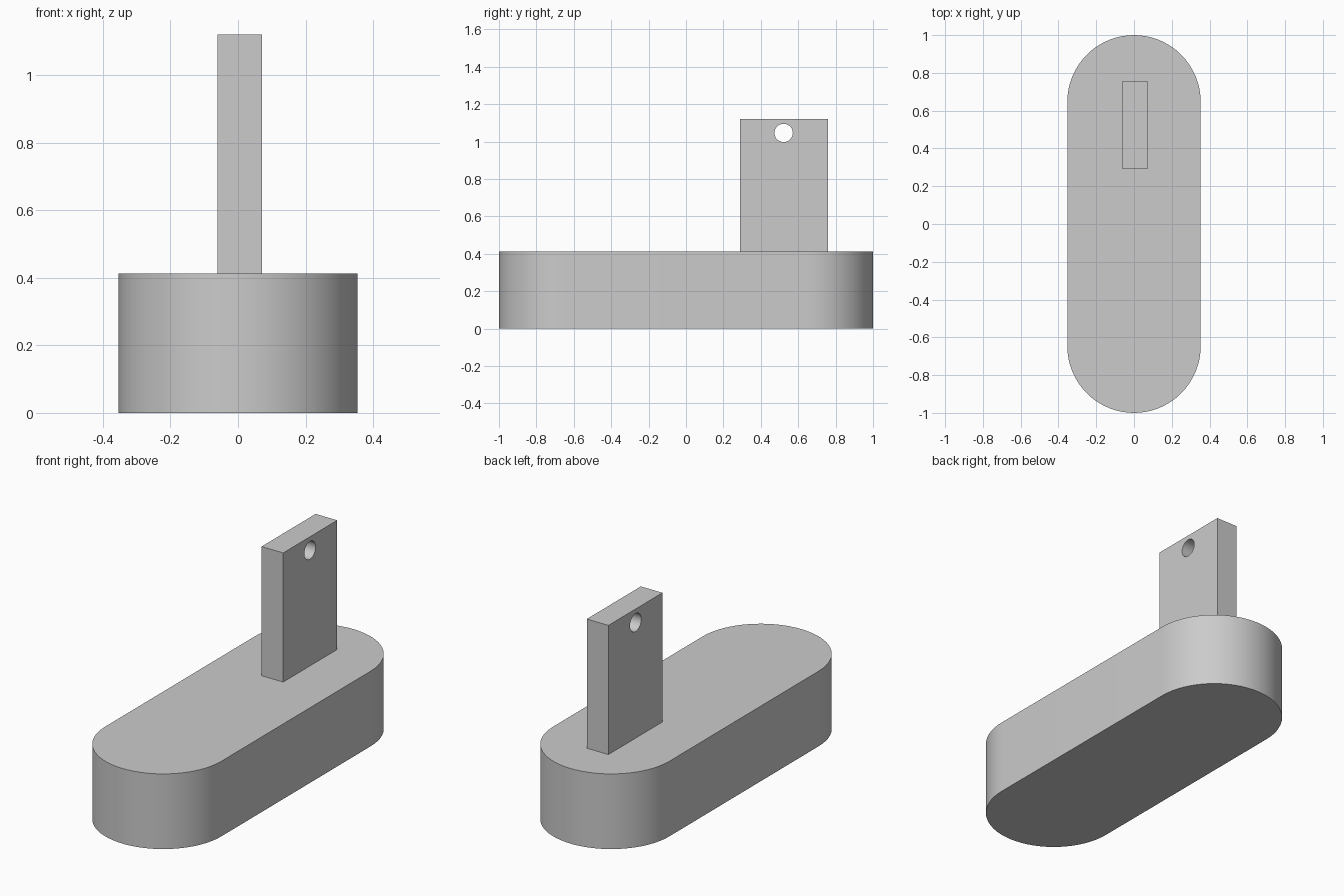
import bpy
import bmesh
from math import pi, cos, sin, radians

cube = bpy.data.objects.get("Cube")
if cube:
    bpy.data.objects.remove(cube, do_unlink=True)

BASE_RADIUS, BASE_HEIGHT, HALF_LENGTH = 0.353, 0.412, 1.0
POST_X, POST_Y, POST_TOP = (-0.06, 0.071), (0.29, 0.758), 1.12
HOLE_Y, HOLE_Z, HOLE_RADIUS = 0.522, 1.046, 0.049

grey = bpy.data.materials.new("plain grey")
grey.use_nodes = True
grey.diffuse_color = (0.6, 0.6, 0.6, 1)
grey.node_tree.nodes["Principled BSDF"].inputs["Base Color"].default_value = grey.diffuse_color


def extruded(name, outline, direction):
    """Make a solid by extruding a closed outline along a direction."""
    bm = bmesh.new()
    face = bm.faces.new([bm.verts.new(p) for p in outline])
    result = bmesh.ops.extrude_face_region(bm, geom=[face], use_keep_orig=True)
    moved = [g for g in result["geom"] if isinstance(g, bmesh.types.BMVert)]
    bmesh.ops.translate(bm, verts=moved, vec=direction)
    bmesh.ops.recalc_face_normals(bm, faces=bm.faces)
    mesh = bpy.data.meshes.new(name)
    bm.to_mesh(mesh)
    bm.free()
    mesh.materials.append(grey)
    obj = bpy.data.objects.new(name, mesh)
    bpy.context.collection.objects.link(obj)
    return obj


def arc(radius, start, sweep, steps):
    return [(radius * cos(start + sweep * i / steps), radius * sin(start + sweep * i / steps))
            for i in range(steps + 1)]


# Base: slab with two round ends
offset = HALF_LENGTH - BASE_RADIUS
outline = [(x, y + offset, 0) for x, y in arc(BASE_RADIUS, 0, pi, 32)]
outline += [(x, y - offset, 0) for x, y in arc(BASE_RADIUS, pi, pi, 32)]
base = extruded("base", outline, (0, 0, BASE_HEIGHT))

# Post: flat upright plate on the base
(x0, x1), (y0, y1) = POST_X, POST_Y
post = extruded("post", [(x0, y0, BASE_HEIGHT), (x1, y0, BASE_HEIGHT),
                         (x1, y1, BASE_HEIGHT), (x0, y1, BASE_HEIGHT)],
                (0, 0, POST_TOP - BASE_HEIGHT))

# Hole: round cutter through the top of the post
circle = arc(HOLE_RADIUS, 0, 2 * pi, 32)[:-1]
cutter = extruded("hole_cutter", [(x0 - 0.1, HOLE_Y + a, HOLE_Z + b) for a, b in circle],
                  (x1 - x0 + 0.2, 0, 0))
hole = post.modifiers.new("hole", 'BOOLEAN')
hole.operation = 'DIFFERENCE'
hole.solver = 'EXACT'
hole.object = cutter

# Smooth round walls with sharp rims
bpy.ops.object.select_all(action='DESELECT')
for obj in (base, cutter):
    obj.select_set(True)
bpy.context.view_layer.objects.active = base
bpy.ops.object.shade_smooth_by_angle(angle=radians(30))
cutter.hide_render = True
cutter.hide_set(True)
